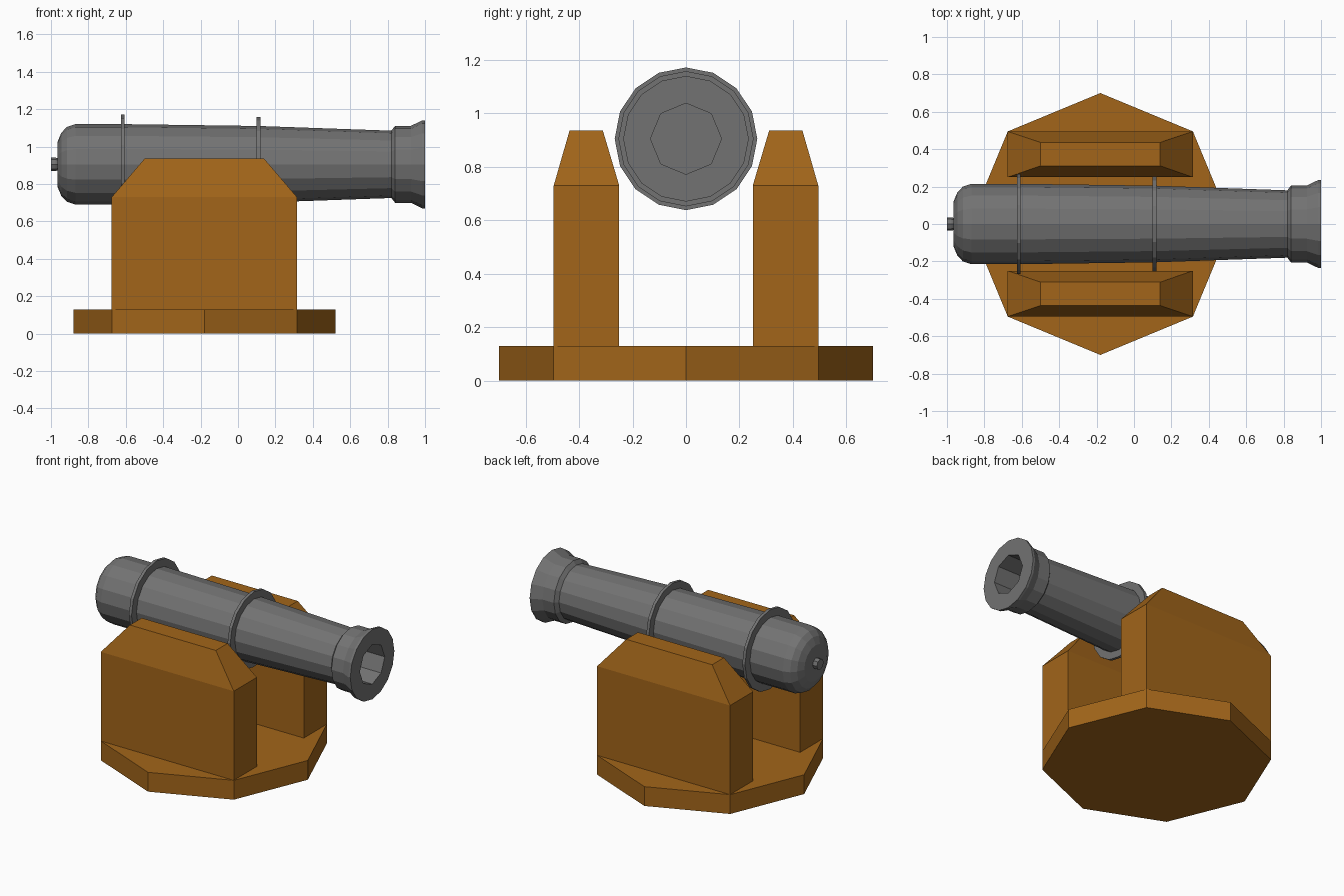
import bpy, bmesh
from math import cos, sin, pi

if "Cube" in bpy.data.objects:
    bpy.data.objects.remove(bpy.data.objects["Cube"])

CX, AXIS_Z = -0.18, 0.905


def material(name, colour):
    m = bpy.data.materials.new(name)
    m.diffuse_color = colour
    m.use_nodes = True
    m.node_tree.nodes["Principled BSDF"].inputs["Base Color"].default_value = m.diffuse_color
    return m


wood = material("wood", (0.36, 0.13, 0.01, 1))
iron = material("iron", (0.17, 0.17, 0.17, 1))


def finish(name, bm, mat):
    bmesh.ops.recalc_face_normals(bm, faces=bm.faces)
    me = bpy.data.meshes.new(name)
    bm.to_mesh(me)
    bm.free()
    me.materials.append(mat)
    ob = bpy.data.objects.new(name, me)
    bpy.context.collection.objects.link(ob)
    return ob


def loft(name, loops, mat):
    """Skin a closed solid through loops of equal length."""
    bm = bmesh.new()
    rings = [[bm.verts.new(p) for p in lp] for lp in loops]
    for a, b in zip(rings, rings[1:]):
        for i in range(len(a)):
            j = (i + 1) % len(a)
            bm.faces.new((a[i], a[j], b[j], b[i]))
    bm.faces.new(rings[0])
    bm.faces.new(rings[-1])
    return finish(name, bm, mat)


def circle_x(x, r, n):
    return [(x, r * sin(2 * pi * i / n), AXIS_Z + r * cos(2 * pi * i / n)) for i in range(n)]


def turned(name, profile, n, mat):
    return loft(name, [circle_x(x, r, n) for x, r in profile], mat)


# Octagonal base plate
loft("base_plate", [[(CX + 0.7 * cos(i * pi / 4), 0.7 * sin(i * pi / 4), z) for i in range(8)]
                    for z in (0, 0.13)], wood)


# Two side cheeks with chamfered tops
def rect(hx, y0, y1, z):
    return [(CX - hx, y0, z), (CX + hx, y0, z), (CX + hx, y1, z), (CX - hx, y1, z)]


for side, s in (("left", 1), ("right", -1)):
    loft(side + "_cheek", [rect(0.495, s * 0.25, s * 0.495, 0.13),
                           rect(0.495, s * 0.25, s * 0.495, 0.73),
                           rect(0.32, s * 0.311, s * 0.436, 0.935)], wood)

# Barrel: turned outer shell, muzzle bridged to an eight-sided bore
outer = [(-0.965, 0.12), (-0.945, 0.168), (-0.915, 0.2), (-0.87, 0.215), (-0.615, 0.215),
         (0.11, 0.205), (0.82, 0.18), (0.84, 0.206), (0.925, 0.206), (0.985, 0.235), (1.0, 0.235)]
bm = bmesh.new()
shell = [[bm.verts.new(p) for p in circle_x(x, r, 16)] for x, r in outer]
bore = [[bm.verts.new(p) for p in circle_x(x, 0.133, 8)] for x in (1.0, 0.5)]
for loops in (shell, bore):
    for a, b in zip(loops, loops[1:]):
        for i in range(len(a)):
            j = (i + 1) % len(a)
            bm.faces.new((a[i], a[j], b[j], b[i]))
bm.faces.new(shell[0])
bm.faces.new(bore[1])
rim, mouth = shell[-1], bore[0]
for i in range(8):
    k = (i + 1) % 8
    bm.faces.new((rim[2 * i], rim[2 * i + 1], rim[(2 * i + 2) % 16], mouth[k], mouth[i]))
finish("barrel", bm, iron)

# Breech knob and the two reinforcing bands
turned("breech_knob", [(-1.0, 0.036), (-0.975, 0.036), (-0.96, 0.03)], 8, iron)
turned("rear_band", [(-0.626, 0.267), (-0.606, 0.267)], 16, iron)
turned("front_band", [(0.099, 0.253), (0.119, 0.253)], 16, iron)
